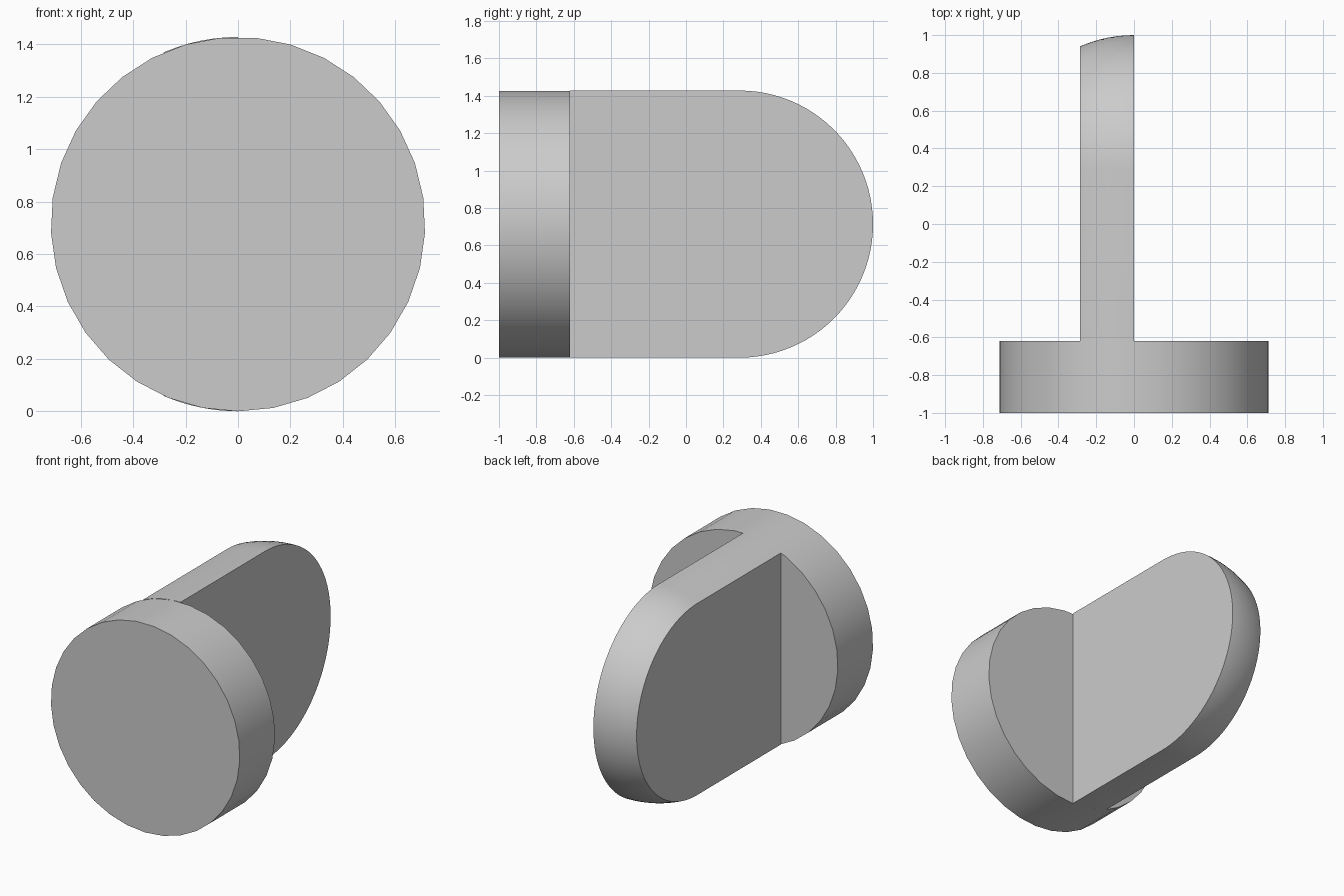
import bpy, bmesh, math
from mathutils import Matrix, Vector

cube = bpy.data.objects.get("Cube")
if cube:
    bpy.data.objects.remove(cube, do_unlink=True)

R = 0.714            # shared radius of the disc and the tongue
SHOULDER = -0.62     # back of the disc
DOME = 1.0 - R       # start of the domed end
THICK = 0.285        # tongue thickness

grey = bpy.data.materials.new("plain grey")
grey.use_nodes = True
grey.diffuse_color = (0.6, 0.6, 0.6, 1)
grey.node_tree.nodes["Principled BSDF"].inputs["Base Color"].default_value = (0.6, 0.6, 0.6, 1)


def finish(bm, name):
    bmesh.ops.recalc_face_normals(bm, faces=bm.faces)
    mesh = bpy.data.meshes.new(name)
    bm.to_mesh(mesh)
    bm.free()
    mesh.materials.append(grey)
    obj = bpy.data.objects.new(name, mesh)
    bpy.context.collection.objects.link(obj)
    bpy.ops.object.select_all(action='DESELECT')
    obj.select_set(True)
    bpy.context.view_layer.objects.active = obj
    bpy.ops.object.shade_smooth_by_angle(angle=math.radians(30))


# Round disc at the front, one corner pointing straight down
bm = bmesh.new()
bmesh.ops.create_cone(bm, cap_ends=True, segments=33, radius1=R, radius2=R, depth=SHOULDER + 1)
lowest = Matrix.Rotation(math.pi / 2, 4, 'X')
bm.transform(Matrix.Translation((0, (SHOULDER - 1) / 2, R)) @ lowest)
corner = min(bm.verts, key=lambda v: v.co.z).co - Vector((0, 0, R))
turn = math.atan2(corner.x, -corner.z)
centre = Matrix.Translation((0, 0, R))
bm.transform(centre @ Matrix.Rotation(turn, 4, 'Y') @ centre.inverted())
finish(bm, "disc")

# Tongue: a slab sliced out of a dome-ended cylinder
bm = bmesh.new()
arc = [i * math.pi / 2 / 24 for i in range(25)]
outline = [(0, SHOULDER), (R, SHOULDER)] + [(R * math.cos(a), DOME + R * math.sin(a)) for a in arc]
verts = [bm.verts.new((0, y, r)) for r, y in outline]
edges = [bm.edges.new(pair) for pair in zip(verts, verts[1:])]
bmesh.ops.spin(bm, geom=verts + edges, cent=(0, 0, 0), axis=(0, 1, 0),
               angle=2 * math.pi, steps=96, use_duplicate=False)
bmesh.ops.remove_doubles(bm, verts=bm.verts, dist=0.0005)
for x, side in ((0, 1), (-THICK, -1)):
    cut = bmesh.ops.bisect_plane(bm, geom=bm.verts[:] + bm.edges[:] + bm.faces[:], dist=0.0001,
                                 plane_co=(x, 0, 0), plane_no=(side, 0, 0), clear_outer=True)
    rim = [e for e in bm.edges if e.is_boundary and all(abs(v.co.x - x) < 0.001 for v in e.verts)]
    bmesh.ops.contextual_create(bm, geom=rim)
bm.transform(Matrix.Translation((0, 0, R)))
finish(bm, "tongue")
